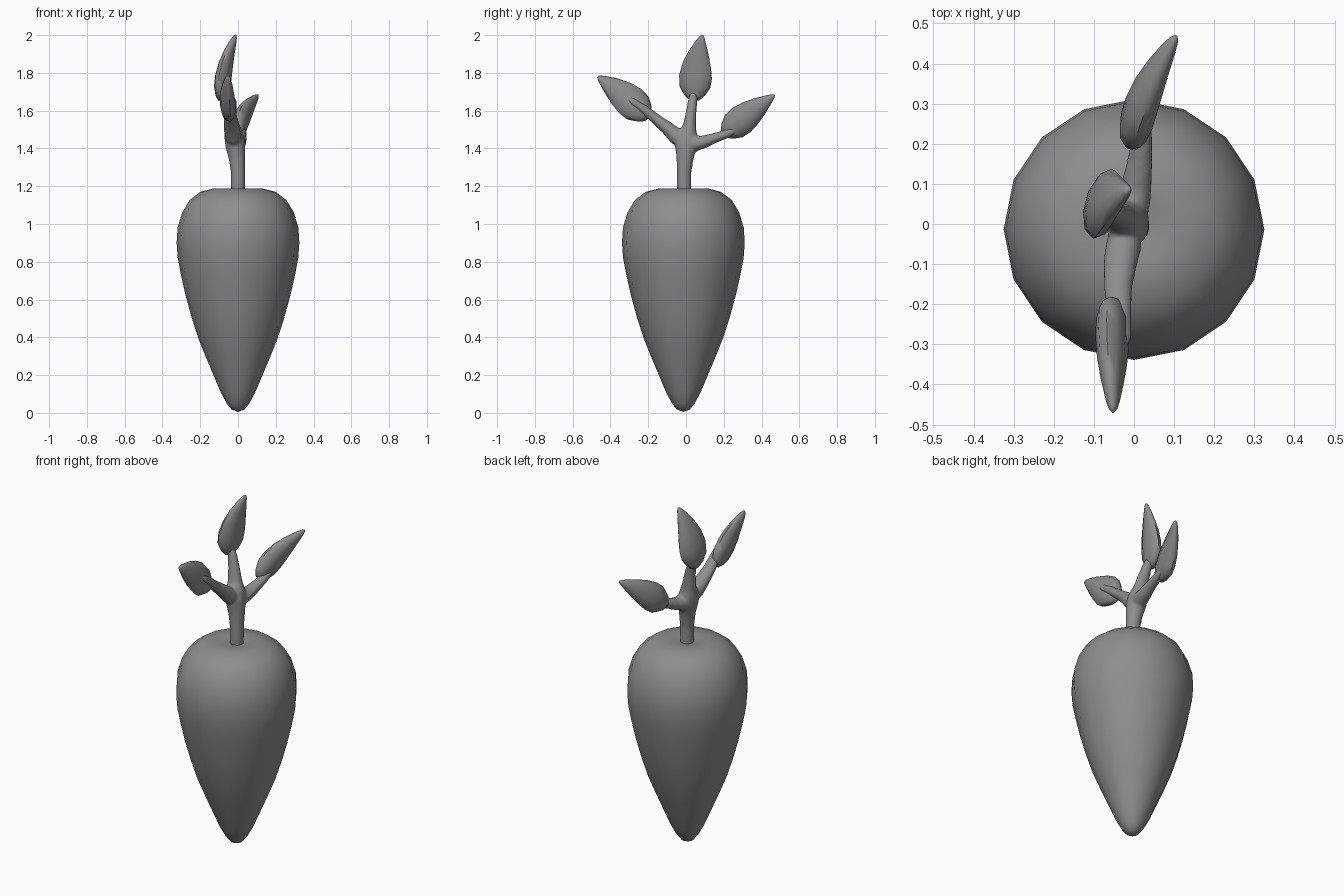
import bpy, bmesh, math
from mathutils import Vector

if "Cube" in bpy.data.objects:
    bpy.data.objects.remove(bpy.data.objects["Cube"])

grey = bpy.data.materials.new("dark_grey")
grey.diffuse_color = (.27, .27, .27, 1)
grey.use_nodes = True
grey.node_tree.nodes["Principled BSDF"].inputs["Base Color"].default_value = grey.diffuse_color


def finish(name, bm, angle=60):
    bmesh.ops.recalc_face_normals(bm, faces=bm.faces)
    me = bpy.data.meshes.new(name)
    bm.to_mesh(me)
    bm.free()
    me.materials.append(grey)
    ob = bpy.data.objects.new(name, me)
    bpy.context.collection.objects.link(ob)
    bpy.ops.object.select_all(action='DESELECT')
    ob.select_set(True)
    bpy.context.view_layer.objects.active = ob
    bpy.ops.object.shade_smooth_by_angle(angle=math.radians(angle))
    return ob


def sweep(name, rows, normal=(1, 0, 0), sides=10):
    """Closed tube; rows are (x, y, z, half width, half thickness)."""
    bm = bmesh.new()
    pts = [Vector(r[:3]) for r in rows]
    ref, rings = Vector(normal), []
    for i, r in enumerate(rows):
        t = (pts[min(i + 1, len(pts) - 1)] - pts[max(i - 1, 0)]).normalized()
        w = t.cross(ref).normalized()
        n = w.cross(t)
        ring = []
        for k in range(sides):
            a = 2 * math.pi * k / sides
            ring.append(bm.verts.new(pts[i] + w * r[3] * math.cos(a) + n * r[4] * math.sin(a)))
        rings.append(ring)
    for a, b in zip(rings, rings[1:]):
        for k in range(sides):
            j = (k + 1) % sides
            bm.faces.new((a[k], a[j], b[j], b[k]))
    bm.faces.new(rings[0])
    bm.faces.new(rings[-1])
    return finish(name, bm)


def leaf(name, base, mid, tip, width, thick, normal):
    """Pointed leaf along a quadratic path through base, mid and tip."""
    b, m, p = Vector(base), Vector(mid), Vector(tip)
    c = 2 * m - (b + p) / 2
    shape = [(0, .3, .5), (.08, .62, .8), (.22, .94, 1), (.38, 1, 1),
             (.56, .87, .9), (.74, .62, .7), (.9, .32, .45), (.97, .16, .28), (1, .06, .1)]
    rows = []
    for t, w, h in shape:
        q = b * (1 - t) ** 2 + c * 2 * t * (1 - t) + p * t * t
        rows.append((*q, w * width, h * thick))
    return sweep(name, rows, normal)


# root: 16-sided lathe with a dimpled top
profile = [(.035, .018), (.06, .05), (.092, .11), (.13, .2), (.172, .3), (.212, .4),
           (.247, .51), (.277, .62), (.302, .73), (.319, .82), (.325, .9), (.32, .98),
           (.296, 1.06), (.258, 1.125), (.2, 1.17), (.13, 1.188), (.08, 1.187), (.04, 1.178)]
bm = bmesh.new()
N, cy = 16, -.014
rings = [[bm.verts.new((r * math.cos(2 * math.pi * k / N), cy + r * math.sin(2 * math.pi * k / N), z))
          for k in range(N)] for r, z in profile]
for a, b in zip(rings, rings[1:]):
    for k in range(N):
        j = (k + 1) % N
        bm.faces.new((a[k], a[j], b[j], b[k]))
for ring, z in ((rings[0], .005), (rings[-1], 1.175)):
    pole = bm.verts.new((0, cy, z))
    for k in range(N):
        bm.faces.new((ring[k], ring[(k + 1) % N], pole))
finish("root_body", bm)

# stem running up into the middle branch
stem = sweep("stem", [(0, -.01, 1.14, .038, .038), (0, -.01, 1.27, .039, .039),
                      (-.005, -.005, 1.35, .047, .046), (-.015, 0, 1.42, .062, .055),
                      (-.022, .008, 1.47, .054, .053), (-.032, .018, 1.52, .036, .042),
                      (-.045, .027, 1.59, .029, .034), (-.06, .035, 1.65, .026, .028),
                      (-.075, .042, 1.695, .022, .022)])

# side branches growing out of the fork
left = sweep("left_branch", [(-.015, .01, 1.43, .03, .03), (-.025, -.05, 1.462, .046, .046),
                             (-.034, -.095, 1.505, .037, .044), (-.04, -.16, 1.557, .029, .037),
                             (-.036, -.23, 1.612, .026, .031), (-.03, -.285, 1.65, .022, .025),
                             (-.034, -.318, 1.674, .01, .012)])
right = sweep("right_branch", [(-.01, -.01, 1.43, .03, .03), (-.003, .05, 1.425, .043, .045),
                               (.006, .095, 1.435, .035, .04), (.014, .15, 1.455, .028, .034),
                               (.02, .21, 1.475, .025, .028), (.026, .255, 1.495, .02, .021),
                               (.03, .28, 1.51, .009, .011)])

# merge the three tubes into one smoothly blended fork
for ob in (stem, left, right):
    ob.select_set(True)
bpy.context.view_layer.objects.active = stem
bpy.ops.object.join()
blend = stem.modifiers.new("blend", 'REMESH')
blend.mode = 'VOXEL'
blend.voxel_size = .008
blend.use_smooth_shade = True
soft = stem.modifiers.new("soften", 'SMOOTH')
soft.factor = .5
soft.iterations = 10

# leaves
leaf("middle_leaf", (-.085, .045, 1.655), (-.07, .055, 1.82), (-.012, .087, 2.0), .09, .04, (1, -.25, 0))
leaf("left_leaf", (-.05, -.2, 1.563), (-.055, -.325, 1.675), (-.052, -.468, 1.78), .088, .04, (1, .1, .12))
leaf("right_leaf", (-.005, .2, 1.475), (.03, .325, 1.575), (.105, .468, 1.682), .08, .042, (1, -.2, -.1))
